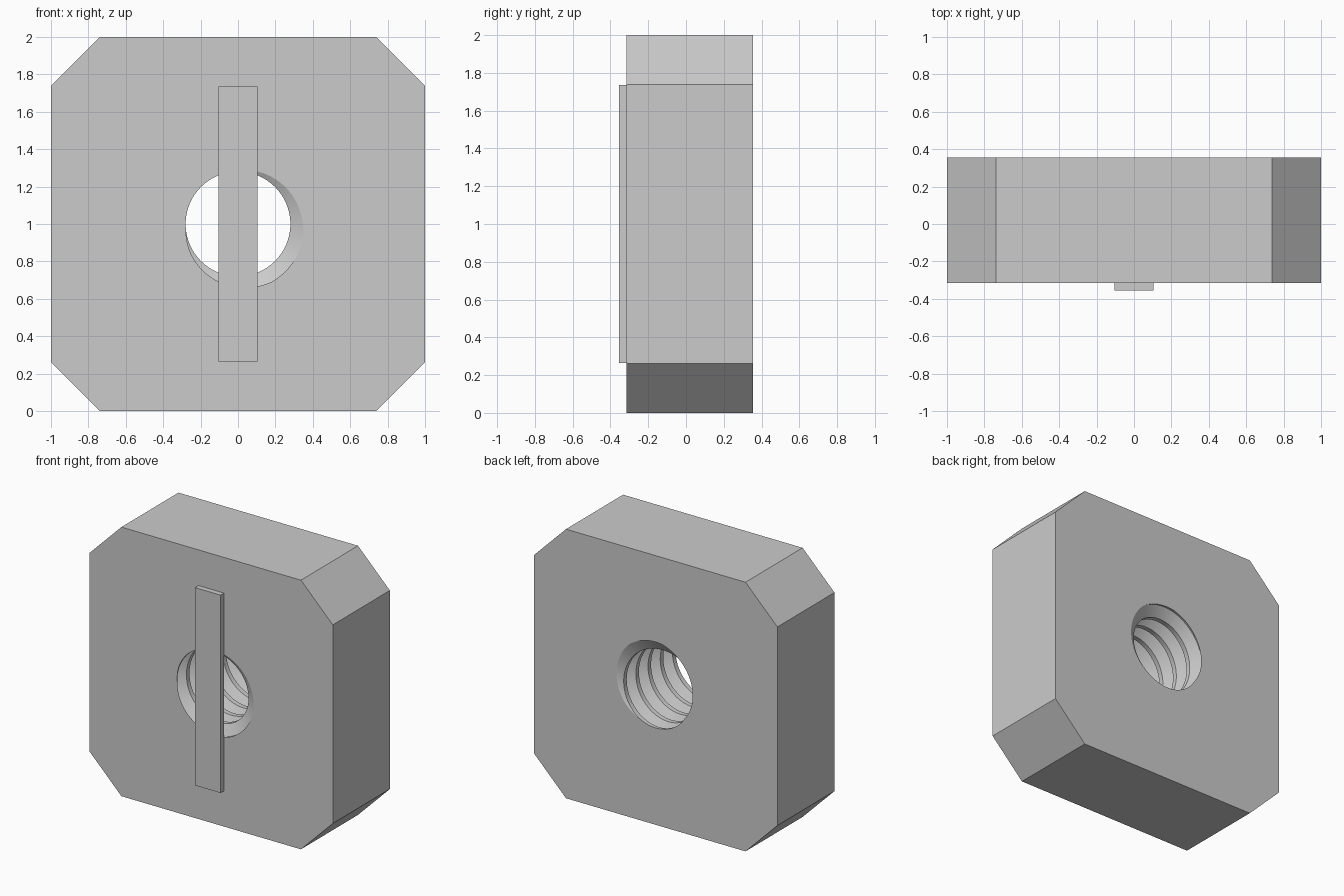
import bpy, bmesh, math

if "Cube" in bpy.data.objects:
    bpy.data.objects.remove(bpy.data.objects["Cube"])

Y0, Y1 = -0.315, 0.355        # front and back faces of the nut
CH = 0.262                    # corner chamfer
P = 0.143                     # thread pitch
R_MIN, R_MAX = 0.28, 0.358    # thread crest and root radii
N = 96                        # segments around the hole
# thread profile within one pitch: (phase, radius)
C = 142 / 360
PROFILE = [(C + .125, R_MIN), (C + .4375, R_MAX), (C + .5625, R_MAX), (C + .875, R_MIN)]


def finish(name, bm):
    bmesh.ops.recalc_face_normals(bm, faces=bm.faces)
    me = bpy.data.meshes.new(name)
    bm.to_mesh(me)
    bm.free()
    ob = bpy.data.objects.new(name, me)
    bpy.context.collection.objects.link(ob)
    return ob


def prism(name, outline, y0, y1):
    bm = bmesh.new()
    face = bm.faces.new([bm.verts.new((x, y0, z)) for x, z in outline])
    ext = bmesh.ops.extrude_face_region(bm, geom=[face], use_keep_orig=True)
    for v in ext["geom"]:
        if isinstance(v, bmesh.types.BMVert):
            v.co.y = y1
    return finish(name, bm)


def thread_radius(phase):
    t = (phase - PROFILE[0][0]) % 1.0
    pts = [(p - PROFILE[0][0], r) for p, r in PROFILE] + [(1.0, R_MIN)]
    for (a, ra), (b, rb) in zip(pts, pts[1:]):
        if t <= b:
            return ra + (rb - ra) * (t - a) / (b - a)
    return R_MIN


def thread_cutter():
    lo, hi = Y0 - 0.1, Y1 + 0.1
    bm = bmesh.new()
    columns = []
    for i in range(N + 1):
        turn = i / N
        ang = 2 * math.pi * turn
        col = []
        for n in range(-2, 8):
            for phase, r in PROFILE:
                y = Y0 + P * (n + phase - turn)
                if y < lo or y > hi:
                    y = min(max(y, lo), hi)
                    r = thread_radius(turn + (y - Y0) / P)
                col.append(bm.verts.new((r * math.cos(ang), y, 1 + r * math.sin(ang))))
        columns.append(col)
    for a, b in zip(columns, columns[1:]):
        for j in range(len(a) - 1):
            bm.faces.new((a[j], a[j + 1], b[j + 1], b[j]))
    bmesh.ops.remove_doubles(bm, verts=bm.verts, dist=1e-5)
    bmesh.ops.holes_fill(bm, edges=bm.edges, sides=0)
    return finish("thread_cutter", bm)


# square nut body with clipped corners
k = 1 - CH
body = prism("nut_body", [(x, z + 1) for x, z in
             [(-k, -1), (k, -1), (1, -k), (1, k), (k, 1), (-k, 1), (-1, k), (-1, -k)]], Y0, Y1)

# threaded hole
cutter = thread_cutter()
cutter.hide_render = True
mod = body.modifiers.new("thread", 'BOOLEAN')
mod.operation = 'DIFFERENCE'
mod.solver = 'EXACT'
mod.object = cutter
bpy.context.view_layer.objects.active = body
body.select_set(True)
bpy.ops.object.modifier_apply(modifier=mod.name)
bpy.data.objects.remove(cutter)
bpy.ops.object.select_all(action='DESELECT')
body.select_set(True)
bpy.ops.object.shade_smooth_by_angle(angle=math.radians(22))

# thin strip across the front of the hole
prism("front_strip", [(-.105, .265), (.105, .265), (.105, 1.735), (-.105, 1.735)], -0.355, Y0)
